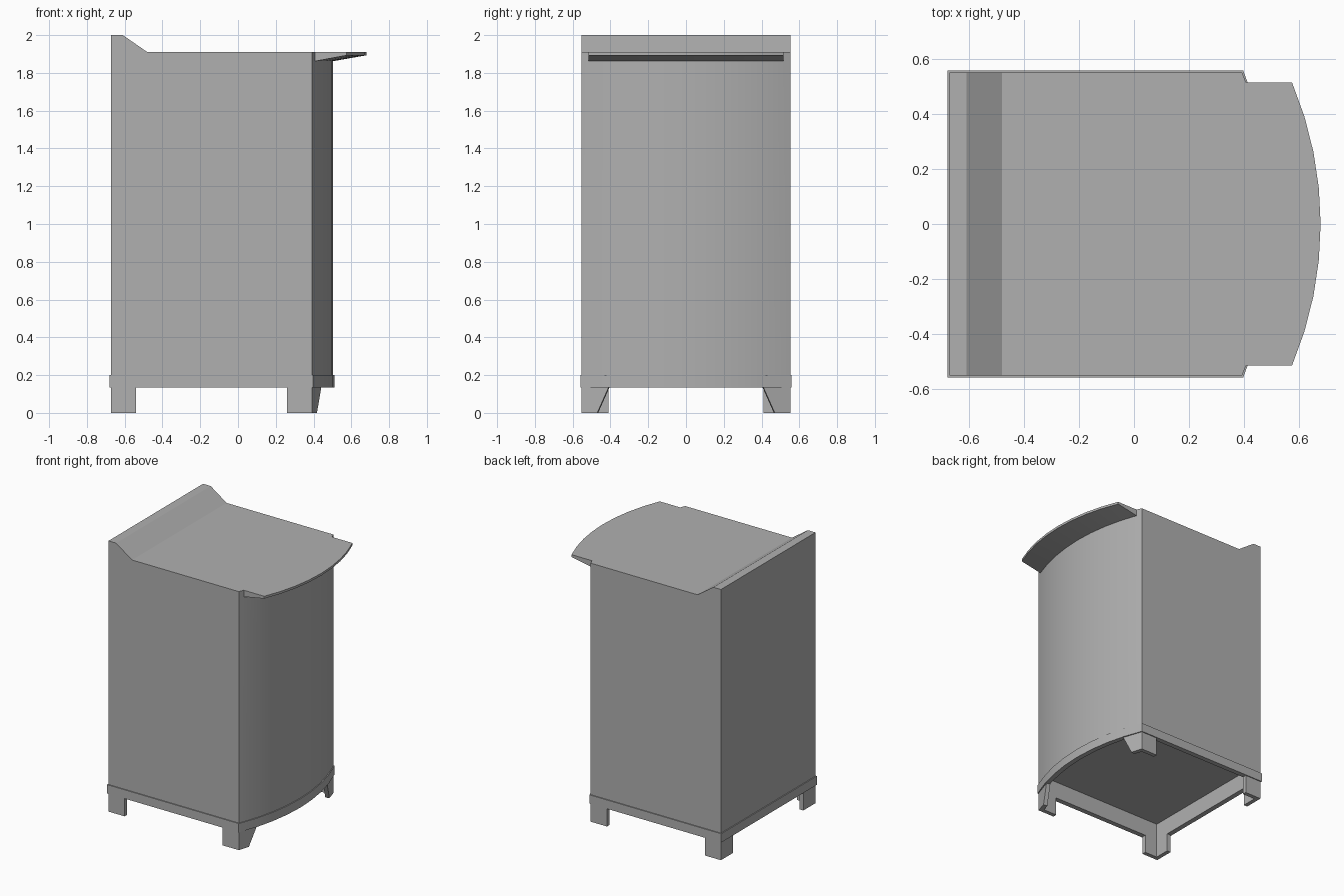
import bpy, bmesh, math

if "Cube" in bpy.data.objects:
    bpy.data.objects.remove(bpy.data.objects["Cube"])

SEG = 8  # facets across the bowed front
GREY = bpy.data.materials.new("grey")
GREY.diffuse_color = (0.435, 0.435, 0.435, 1)
GREY.use_nodes = True
GREY.node_tree.nodes["Principled BSDF"].inputs["Base Color"].default_value = GREY.diffuse_color


def make(name, faces, smooth=False, mirror=False):
    """Mesh from faces given as lists of points; shared points are welded."""
    bm = bmesh.new()
    for f in faces:
        bm.faces.new([bm.verts.new(p) for p in f])
    bmesh.ops.remove_doubles(bm, verts=bm.verts, dist=0.0001)
    bmesh.ops.recalc_face_normals(bm, faces=bm.faces)
    me = bpy.data.meshes.new(name)
    bm.to_mesh(me)
    bm.free()
    me.materials.append(GREY)
    ob = bpy.data.objects.new(name, me)
    bpy.context.collection.objects.link(ob)
    if mirror:
        ob.modifiers.new("mirror", 'MIRROR').use_axis = (False, True, False)
    if smooth:
        bpy.ops.object.select_all(action='DESELECT')
        ob.select_set(True)
        bpy.context.view_layer.objects.active = ob
        bpy.ops.object.shade_smooth_by_angle(angle=math.radians(15))


def arc(edge, mid, half):
    """Shallow arc from -half to +half in y, bulging from x=edge to x=mid."""
    sag = mid - edge
    r = (half * half + sag * sag) / (2 * sag)
    a = math.asin(half / r)
    return [(mid - r + r * math.cos(t), r * math.sin(t))
            for t in (a * (2 * i / SEG - 1) for i in range(SEG + 1))]


def outline(d):
    y, b = 0.552 + d, -0.672 - d
    return arc(0.393 + 0.6 * d, 0.503 + d, y) + [(b, y), (b, -y)]


def at(points, z):
    return [(x, y, z) for x, y in points]


def strip(a, b, closed=False):
    """Quads between two matching point rows."""
    n = len(a)
    return [[a[i], a[(i + 1) % n], b[(i + 1) % n], b[i]]
            for i in range(n if closed else n - 1)]


# Cabinet body: bowed front, raised back lip and tapered counter overhang
near, far = arc(0.408, 0.503, 0.515), arc(0.575, 0.679, 0.515)
n_low, n_top = at(near, 1.862), at(near, 1.91)
f_low, f_top = at(far, 1.893), at(far, 1.91)
faces = strip(at(near, 0.2), n_low) + strip(n_low, f_low) + strip(f_low, f_top)
lip = [(0.393, 1.91), (-0.48, 1.91), (-0.61, 2.0), (-0.672, 2.0)]
right = [(x, 0.552, z) for x, z in lip]
left = [(x, -0.552, z) for x, z in lip]
for side, e in ((left, 0), (right, -1)):
    y = side[0][1]
    faces.append([(0.393, y, 0.2)] + side + [(-0.672, y, 0.2)])
    faces.append([(0.393, y, 0.2), at(near, 0.2)[e], n_low[e], n_top[e], side[0]])
    faces.append([n_low[e], f_low[e], f_top[e], n_top[e]])
faces.append([left[1], left[0], n_top[0]] + f_top + [n_top[-1], right[0], right[1]])
faces += strip(left[1:], right[1:])
faces.append([left[3], right[3], (-0.672, 0.552, 0.2), (-0.672, -0.552, 0.2)])
make("cabinet_body", faces, smooth=True)

# Plinth band with a recessed floor underneath
inner, outer, mid = outline(-0.03), outline(0.007), outline(-0.015)
rows = [at(inner, 0.26), at(inner, 0.135), at(outer, 0.135),
        at(outer, 0.2), at(mid, 0.2), at(mid, 0.27)]
faces = [rows[0], rows[-1]]
for low, high in zip(rows, rows[1:]):
    faces += strip(low, high, True)
make("plinth_band", faces, smooth=True)


# L-shaped bracket feet, mirrored to the other side
def foot(name, low, high):
    make(name, strip(low, high, True) + [low, high], mirror=True)


back = [(-0.672, 0.552), (-0.54, 0.552), (-0.54, 0.522),
        (-0.642, 0.522), (-0.642, 0.41), (-0.672, 0.41)]
foot("back_feet", at(back, 0), at(back, 0.135))


def front_foot(x, y):
    return [(0.26, 0.552), (0.393, 0.552), (x, y), (x - 0.03, y - 0.005),
            (0.368, 0.522), (0.26, 0.522)]


foot("front_feet", at(front_foot(0.418, 0.47), 0),
     at(front_foot(0.441, 0.41), 0.135))
